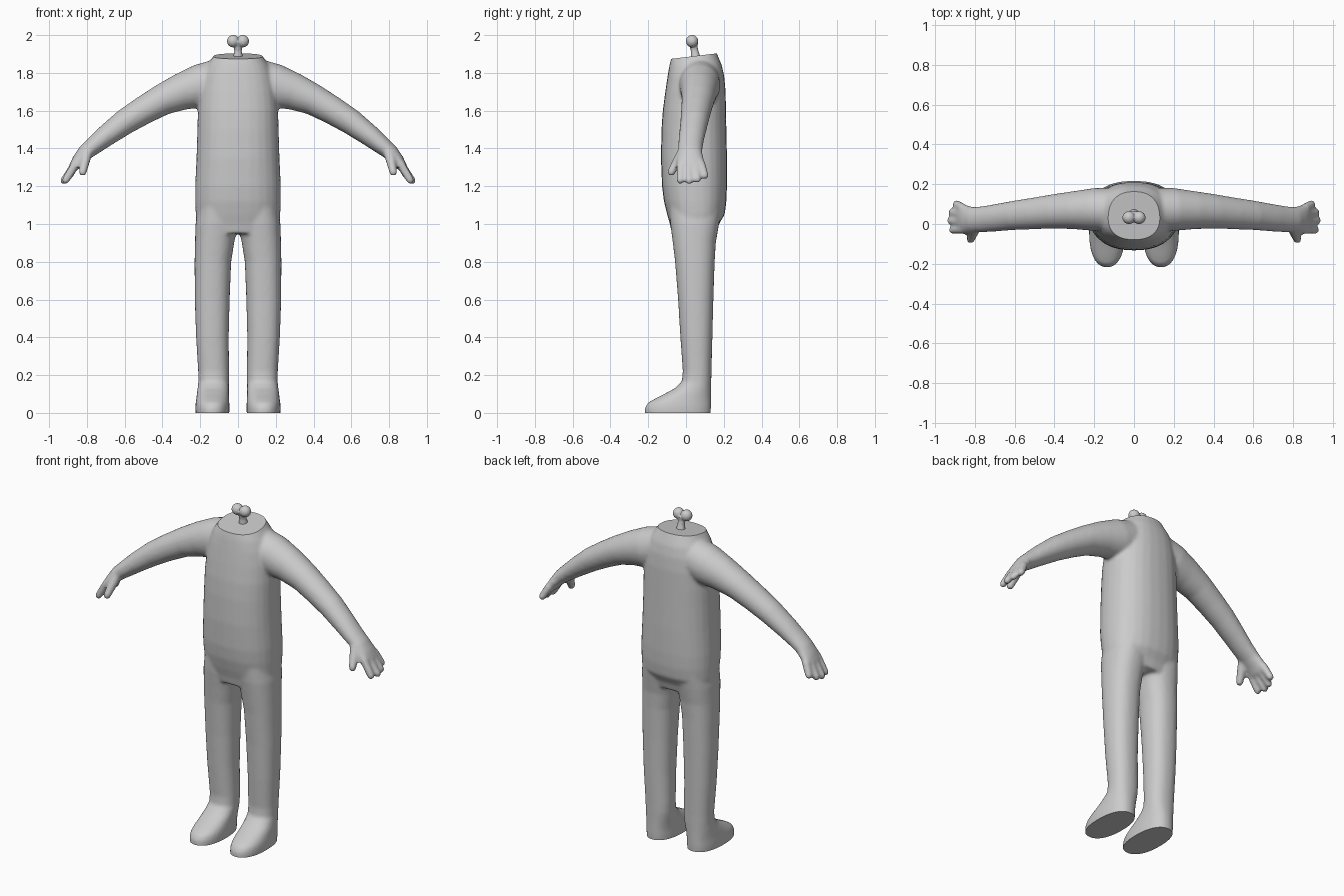
import bpy, bmesh, math
from mathutils import Vector

if "Cube" in bpy.data.objects:
    bpy.data.objects.remove(bpy.data.objects["Cube"])

skin = bpy.data.materials.new("plain grey")
skin.diffuse_color = (0.6, 0.6, 0.6, 1)
skin.use_nodes = True
skin.node_tree.nodes["Principled BSDF"].inputs["Base Color"].default_value = skin.diffuse_color


def loft(bm, rings, n=28, power=2.0):
    """Skin closed rings given as (centre, axis_a, axis_b) and cap both ends."""
    loops = []
    for c, a, b in rings:
        loop = []
        for i in range(n):
            t = 2 * math.pi * i / n
            ca, sa = math.cos(t), math.sin(t)
            u = math.copysign(abs(ca) ** (2 / power), ca)
            v = math.copysign(abs(sa) ** (2 / power), sa)
            loop.append(bm.verts.new(c + a * u + b * v))
        loops.append(loop)
    for lo, hi in zip(loops, loops[1:]):
        for i in range(n):
            j = (i + 1) % n
            bm.faces.new((lo[i], lo[j], hi[j], hi[i]))
    bm.faces.new(loops[0][::-1])
    bm.faces.new(loops[-1])


def upright(bm, rows, power):
    """Loft along z from rows of (z, x0, x1, y0, y1)."""
    loft(bm, [(Vector(((x0 + x1) / 2, (y0 + y1) / 2, z)),
               Vector(((x1 - x0) / 2, 0, 0)), Vector((0, (y1 - y0) / 2, 0)))
              for z, x0, x1, y0, y1 in rows], power=power)


def ball(bm, p, r):
    for v in bmesh.ops.create_uvsphere(bm, u_segments=16, v_segments=10, radius=r)["verts"]:
        v.co += Vector(p)


def finger(bm, p, q, r0, r1):
    p, q = Vector(p), Vector(q)
    for i in range(13):
        t = i / 12
        ball(bm, p.lerp(q, t), r0 + (r1 - r0) * t)


def blend(name, bm, voxel, rounds, cuts):
    """Fuse overlapping parts into one smooth skin, then trim flat ends."""
    bmesh.ops.recalc_face_normals(bm, faces=bm.faces[:])
    mesh = bpy.data.meshes.new(name)
    bm.to_mesh(mesh)
    ob = bpy.data.objects.new(name, mesh)
    bpy.context.collection.objects.link(ob)
    rm = ob.modifiers.new("fuse", "REMESH")
    rm.mode, rm.voxel_size = "VOXEL", voxel
    sm = ob.modifiers.new("soften", "SMOOTH")
    sm.factor, sm.iterations = 0.5, rounds
    ev = ob.evaluated_get(bpy.context.evaluated_depsgraph_get())
    mesh = bpy.data.meshes.new_from_object(ev)
    ob.modifiers.clear()
    bm = bmesh.new()
    bm.from_mesh(mesh)
    for co, no in cuts:
        res = bmesh.ops.bisect_plane(bm, geom=bm.verts[:] + bm.edges[:] + bm.faces[:],
                                     dist=1e-5, plane_co=co, plane_no=no, clear_outer=True)
        edges = [e for e in res["geom_cut"] if isinstance(e, bmesh.types.BMEdge)]
        bmesh.ops.holes_fill(bm, edges=edges, sides=0)
    bmesh.ops.recalc_face_normals(bm, faces=bm.faces[:])
    bm.to_mesh(mesh)
    ob.data = mesh
    mesh.materials.clear()
    mesh.materials.append(skin)
    bpy.ops.object.select_all(action="DESELECT")
    ob.select_set(True)
    bpy.context.view_layer.objects.active = ob
    bpy.ops.object.shade_smooth_by_angle(angle=math.radians(40))


body = bmesh.new()

# torso: z, half width, front, back
torso = [(0.95, .19, -.075, .16), (1.0, .215, -.085, .175), (1.05, .224, -.10, .205),
         (1.12, .227, -.117, .214), (1.2, .227, -.127, .217), (1.35, .22, -.133, .217),
         (1.5, .215, -.13, .214), (1.6, .213, -.123, .212), (1.7, .205, -.11, .21),
         (1.78, .19, -.098, .203), (1.84, .165, -.088, .19), (1.9, .122, -.073, .165),
         (1.96, .09, -.06, .14)]
upright(body, [(z, -w, w, f, b) for z, w, f, b in torso], 2.35)

# right leg with foot: z, inner, outer, front, back
leg = [(-.04, .05, .22, -.21, .128), (0, .046, .225, -.219, .131), (.03, .045, .226, -.217, .133),
       (.055, .046, .224, -.20, .133), (.075, .047, .221, -.165, .133), (.1, .048, .218, -.115, .133),
       (.13, .048, .214, -.06, .133), (.165, .048, .21, -.022, .134), (.22, .047, .211, -.017, .135),
       (.4, .049, .222, -.03, .14), (.6, .044, .229, -.042, .145), (.8, .036, .23, -.058, .152),
       (.9, .02, .228, -.07, .158), (1.0, .0, .225, -.083, .175), (1.1, .0, .21, -.09, .19)]
upright(body, leg, 2.3)

# right arm down to the palm: x, z, thickness, y centre, half width
arm = [(.06, 1.765, .12, .07, .11), (.2, 1.73, .116, .073, .108), (.3, 1.70, .098, .07, .096),
       (.4, 1.658, .083, .064, .087), (.5, 1.602, .075, .054, .08), (.6, 1.54, .068, .044, .074),
       (.7, 1.466, .057, .031, .069), (.76, 1.418, .049, .024, .066), (.81, 1.378, .042, .022, .064),
       (.845, 1.338, .034, .024, .072), (.872, 1.298, .026, .026, .078)]
rings = []
for i, (x, z, t, y, w) in enumerate(arm):
    p, q = arm[max(i - 1, 0)], arm[min(i + 1, len(arm) - 1)]
    d = Vector((q[0] - p[0], 0, q[1] - p[1])).normalized()
    rings.append((Vector((x, y, z)), Vector((-d.z, 0, d.x)) * t, Vector((0, w, 0))))
loft(body, rings)

# fingers and thumb
for y0, tip in [(-.027, (.912, -.03, 1.232)), (.01, (.922, .017, 1.23)),
                (.048, (.915, .06, 1.238)), (.08, (.893, .1, 1.256))]:
    finger(body, (.86, y0, 1.318), tip, .024, .021)
finger(body, (.80, -.02, 1.375), (.822, -.078, 1.275), .03, .022)

# mirror the limbs to the left side
limbs = [v for v in body.verts]
dup = bmesh.ops.duplicate(body, geom=body.verts[:] + body.edges[:] + body.faces[:])
for v in dup["geom"]:
    if isinstance(v, bmesh.types.BMVert):
        v.co.x *= -1

# soles are flat, the neck opening is a slightly tilted flat cut
blend("body", body, 0.009, 9, [((0, 0, 0), (0, 0, -1)), ((0, .045, 1.889), (0, -.12, 1))])

# neck bone: flared shaft with two knobs
bone = bmesh.new()
shaft = [(1.86, .028, .052), (1.89, .025, .05), (1.915, .02, .046), (1.94, .021, .04), (1.965, .03, .035)]
upright(bone, [(z, -r, r, y - r, y + r) for z, r, y in shaft], 2)
for s in (-1, 1):
    ball(bone, (s * .026, .032, 1.968), .033)
blend("neck_bone", bone, 0.004, 6, [])
